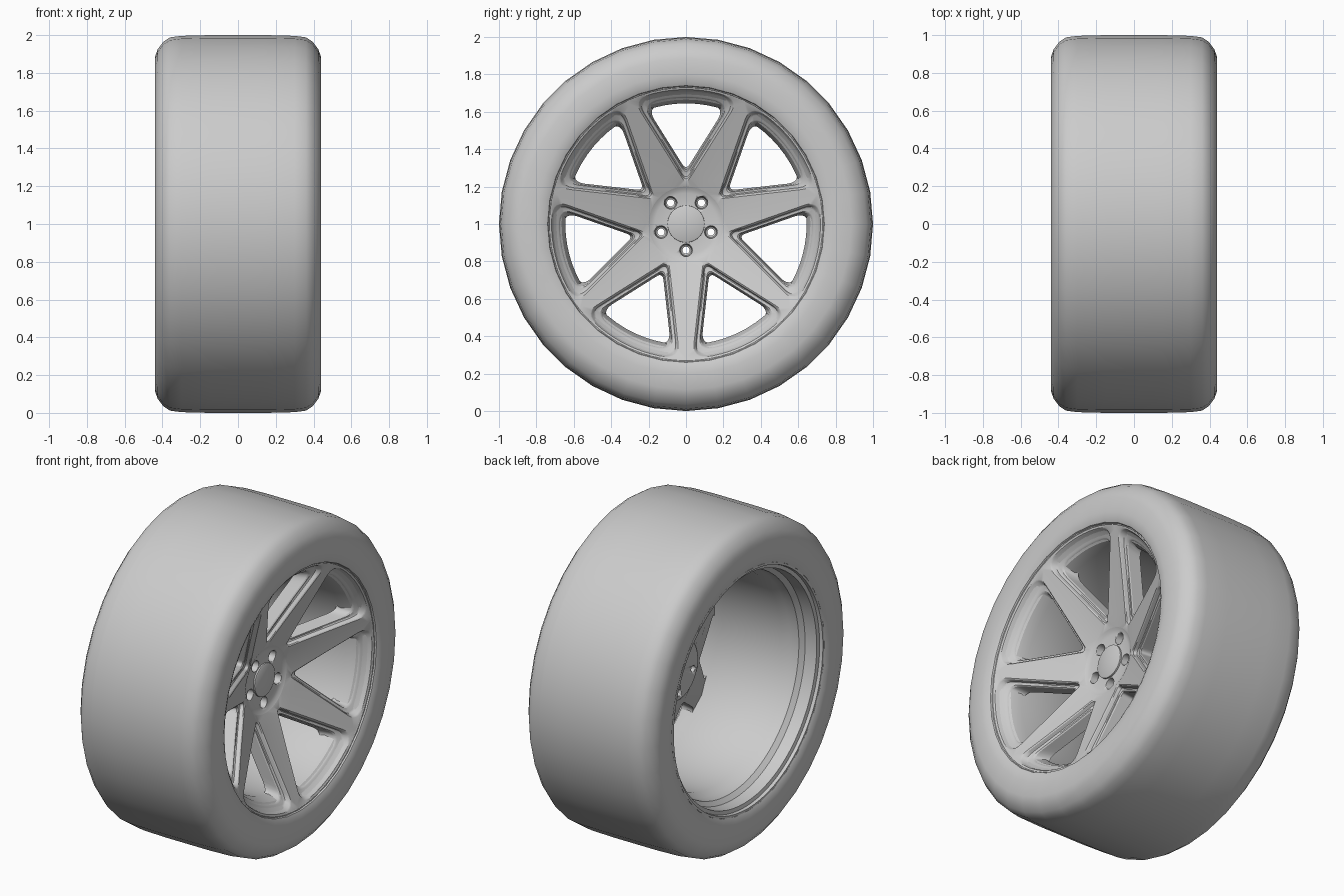
import bpy, bmesh
from math import sin, cos, pi, atan2, hypot

if "Cube" in bpy.data.objects:
    bpy.data.objects.remove(bpy.data.objects["Cube"])

N = 7                      # number of spokes
A = pi / N                 # half of one spoke sector


def finish(name, bm, angle=30):
    bmesh.ops.remove_doubles(bm, verts=bm.verts, dist=0.0004)
    bmesh.ops.recalc_face_normals(bm, faces=bm.faces)
    mesh = bpy.data.meshes.new(name)
    bm.to_mesh(mesh)
    bm.free()
    ob = bpy.data.objects.new(name, mesh)
    bpy.context.collection.objects.link(ob)
    bpy.ops.object.select_all(action='DESELECT')
    ob.select_set(True)
    bpy.context.view_layer.objects.active = ob
    bpy.ops.object.shade_smooth_by_angle(angle=angle * pi / 180)
    return ob


def loft(bm, rings, closed=True):
    """Bridge rings of equal point count with quads."""
    vs = [[bm.verts.new(p) for p in ring] for ring in rings]
    n = len(vs[0])
    for a, b in zip(vs, vs[1:]):
        for i in range(n if closed else n - 1):
            j = (i + 1) % n
            bm.faces.new((a[i], a[j], b[j], b[i]))


def revolve(bm, profile, seg, cy=0.0, cz=1.0):
    """Revolve (x, radius) points about a line parallel to x."""
    loft(bm, [[(x, cy + r * sin(2 * pi * i / seg), cz + r * cos(2 * pi * i / seg))
               for i in range(seg)] for x, r in profile])


# Tyre: tread, shoulders and sidewalls, mirrored about x = 0
half = [(0.40, 0.730), (0.425, 0.740), (0.437, 0.765), (0.44, 0.80), (0.44, 0.885),
        (0.425, 0.925), (0.395, 0.965), (0.36, 0.988), (0.30, 0.996), (0.15, 1.0)]
bm = bmesh.new()
revolve(bm, half + [(-x, r) for x, r in reversed(half)], 36)
finish("tyre", bm, 40)

# Rim barrel: stepped inside surface, open at the back
bm = bmesh.new()
revolve(bm, [(0.40, 0.74), (0.417, 0.738), (0.415, 0.730), (0.37, 0.70), (0.34, 0.665),
             (0.28, 0.645), (-0.20, 0.645), (-0.24, 0.665), (-0.30, 0.67),
             (-0.325, 0.695), (-0.40, 0.70), (-0.405, 0.722), (-0.425, 0.725),
             (-0.425, 0.738), (-0.40, 0.745)], 72)
finish("rim_barrel", bm)


# Spoke face: concave dish cut by seven rounded windows
R_HUB, R_RIM = 0.2, 0.735
NA, NS, NC, NR = 4, 8, 6, 5      # points on apex, side, corner, outer arc


def face_x(r):
    return 0.17 + 0.245 * (r - 0.15) / 0.585


def edge(s, d):
    w = 0.12 - 0.112 * s + d
    return (s * sin(A) - w * cos(A), s * cos(A) + w * sin(A))


def bez(p, c, q, t):
    return tuple((1 - t) ** 2 * a + 2 * t * (1 - t) * b + t * t * e
                 for a, b, e in zip(p, c, q))


def mirror(pts):
    return pts + [(-u, v) for u, v in reversed(pts[1:-1])]


def window(d, R):
    """Window outline inset by d from the spokes, with outer radius R."""
    s0 = (0.12 + d) * cos(A) / (sin(A) + 0.112 * cos(A))
    s1 = R
    for _ in range(20):
        s1 += R - hypot(*edge(s1, d))
    p = edge(s0 + 0.04, d)
    pts = [bez((-p[0], p[1]), edge(s0, d), p, 0.5 + 0.5 * i / NA) for i in range(NA)]
    pts[0] = (0.0, pts[0][1])
    sa, sb = s0 + 0.04, s1 - 0.075
    pts += [edge(sa + (sb - sa) * i / NS, d) for i in range(NS + 1)]
    c = edge(s1, d)
    th = atan2(*c) - 0.075 / R
    q = (R * sin(th), R * cos(th))
    pts += [bez(edge(sb, d), c, q, i / NC) for i in range(1, NC + 1)]
    pts += [(R * sin(th * (1 - i / NR)), R * cos(th * (1 - i / NR)))
            for i in range(1, NR + 1)]
    return mirror(pts)


def sector():
    """Outline of one wedge, point for point matching window()."""
    pol = [(R_HUB, A * i / NA) for i in range(NA)]
    pol += [(R_HUB + 0.49 * i / NS, A) for i in range(NS + 1)]
    h = NC // 2
    pol += [(0.69 + (R_RIM - 0.69) * i / h, A) for i in range(1, h + 1)]
    m = h + NR
    pol += [(R_RIM, A * (1 - i / m)) for i in range(1, m + 1)]
    return mirror([(r * sin(t), r * cos(t)) for r, t in pol])


# (outline, depth below the dish) from front edge through the ledge to the back
layers = [(sector(), 0.0), (window(-0.006, 0.719), 0.0), (window(0.0, 0.714), 0.006),
          (window(0.006, 0.707), 0.028), (window(0.012, 0.70), 0.033),
          (window(0.022, 0.682), 0.034), (window(0.027, 0.674), 0.042),
          (window(0.034, 0.655), 0.12), (sector(), 0.13)]
bm = bmesh.new()
for k in range(N):
    rings = []
    for outline, depth in layers:
        ring = []
        for u, v in outline:
            r, t = hypot(u, v), atan2(u, v) + 2 * A * k
            ring.append((face_x(r) - depth, r * sin(t), 1 + r * cos(t)))
        rings.append(ring)
    loft(bm, rings)
finish("spokes", bm)

# Hub with five countersunk bolt holes
bm = bmesh.new()
revolve(bm, [(0.174, 0), (0.174, 0.10), (0.176, 0.165), (0.182, 0.185),
             (face_x(0.2), 0.2), (0.06, 0.2), (0.045, 0.18), (0.045, 0)], 56)
hub = finish("hub", bm)
bm = bmesh.new()
for k in range(5):
    t = pi + 2 * pi * k / 5
    revolve(bm, [(0.26, 0), (0.26, 0.036), (0.172, 0.034), (0.135, 0.028), (0.13, 0.019),
                 (0.0, 0.019), (0.0, 0)], 20, 0.14 * sin(t), 1 + 0.14 * cos(t))
cutter = finish("bolt_hole_cutter", bm)
cutter.hide_render = True
mod = hub.modifiers.new("bolt_holes", 'BOOLEAN')
mod.operation = 'DIFFERENCE'
mod.solver = 'EXACT'
mod.object = cutter
bpy.context.view_layer.objects.active = hub
bpy.ops.object.modifier_apply(modifier=mod.name)
bpy.data.objects.remove(cutter)

# Plain centre cap
bm = bmesh.new()
revolve(bm, [(0.187, 0), (0.187, 0.092), (0.183, 0.099), (0.165, 0.10)], 48)
finish("centre_cap", bm)
